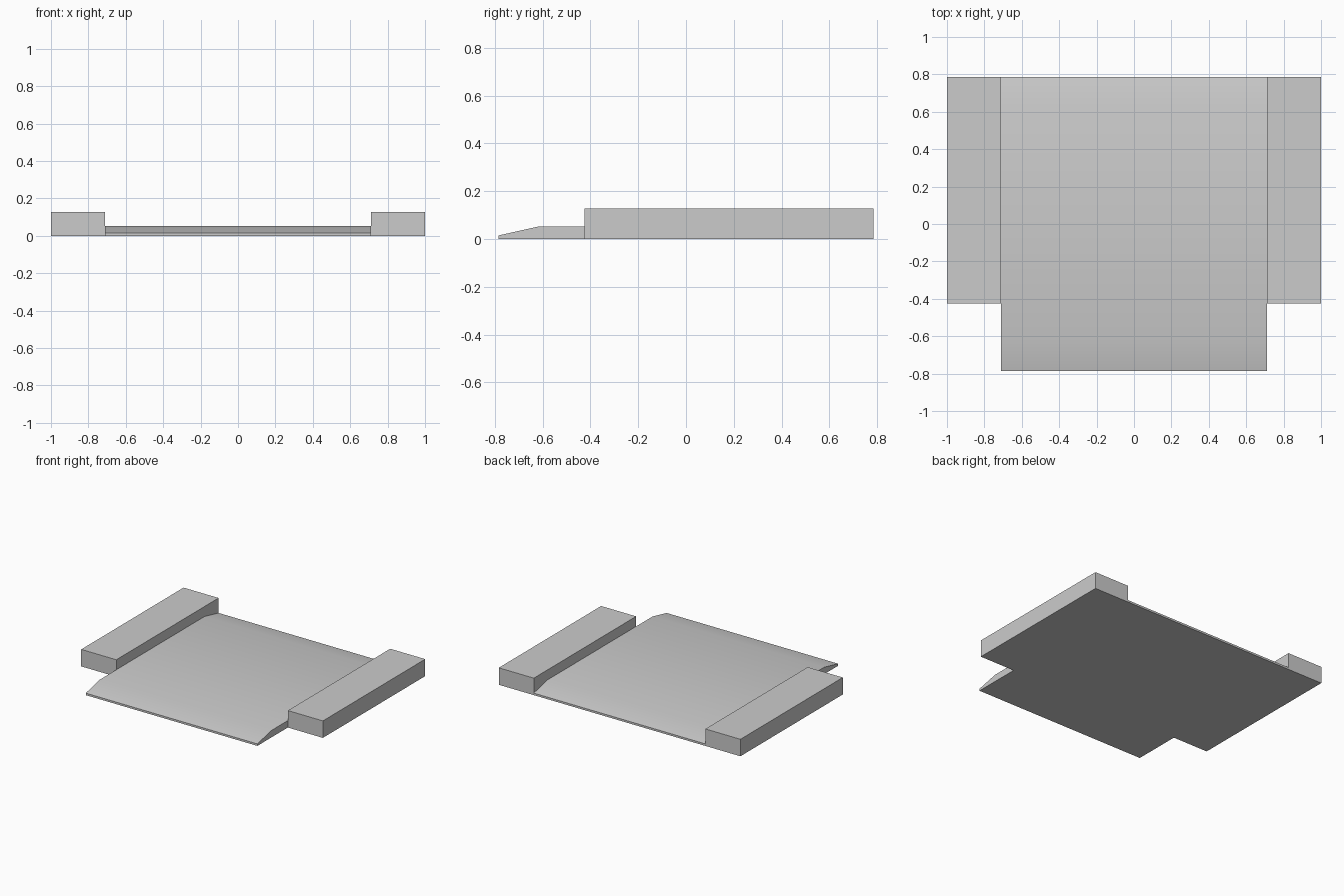
import bpy
import bmesh
import math

cube = bpy.data.objects.get("Cube")
if cube:
    bpy.data.objects.remove(cube, do_unlink=True)

grey = bpy.data.materials.new("plain grey")
grey.use_nodes = True
colour = (0.6, 0.6, 0.6, 1)
grey.diffuse_color = colour
grey.node_tree.nodes["Principled BSDF"].inputs["Base Color"].default_value = colour


def extrude_profile(name, profile, x0, x1):
    """Sweep a (y, z) outline along x into a closed solid."""
    bm = bmesh.new()
    face = bm.faces.new([bm.verts.new((x0, y, z)) for y, z in profile])
    swept = bmesh.ops.extrude_face_region(bm, geom=[face], use_keep_orig=True)
    verts = [g for g in swept["geom"] if isinstance(g, bmesh.types.BMVert)]
    bmesh.ops.translate(bm, verts=verts, vec=(x1 - x0, 0, 0))
    bmesh.ops.recalc_face_normals(bm, faces=bm.faces)
    mesh = bpy.data.meshes.new(name)
    bm.to_mesh(mesh)
    bm.free()
    mesh.materials.append(grey)
    obj = bpy.data.objects.new(name, mesh)
    bpy.context.collection.objects.link(obj)
    return obj


INNER = 0.71   # half width of the plate
END = 0.785    # half depth of the plate

# Thin plate with ramps at both ends, softly shaded over the ridges
plate = extrude_profile("ramp_plate", [
    (-END, 0), (END, 0), (END, 0.015), (0.62, 0.052),
    (-0.62, 0.052), (-END, 0.015)], -INNER, INNER)
bpy.ops.object.select_all(action="DESELECT")
plate.select_set(True)
bpy.context.view_layer.objects.active = plate
bpy.ops.object.shade_smooth_by_angle(angle=math.radians(30))

# Raised side blocks, flush with the back edge
block = [(-0.425, 0), (END, 0), (END, 0.127), (-0.425, 0.127)]
for side, sign in (("left", 1), ("right", -1)):
    extrude_profile(side + "_side_block", block, sign * INNER, sign)
